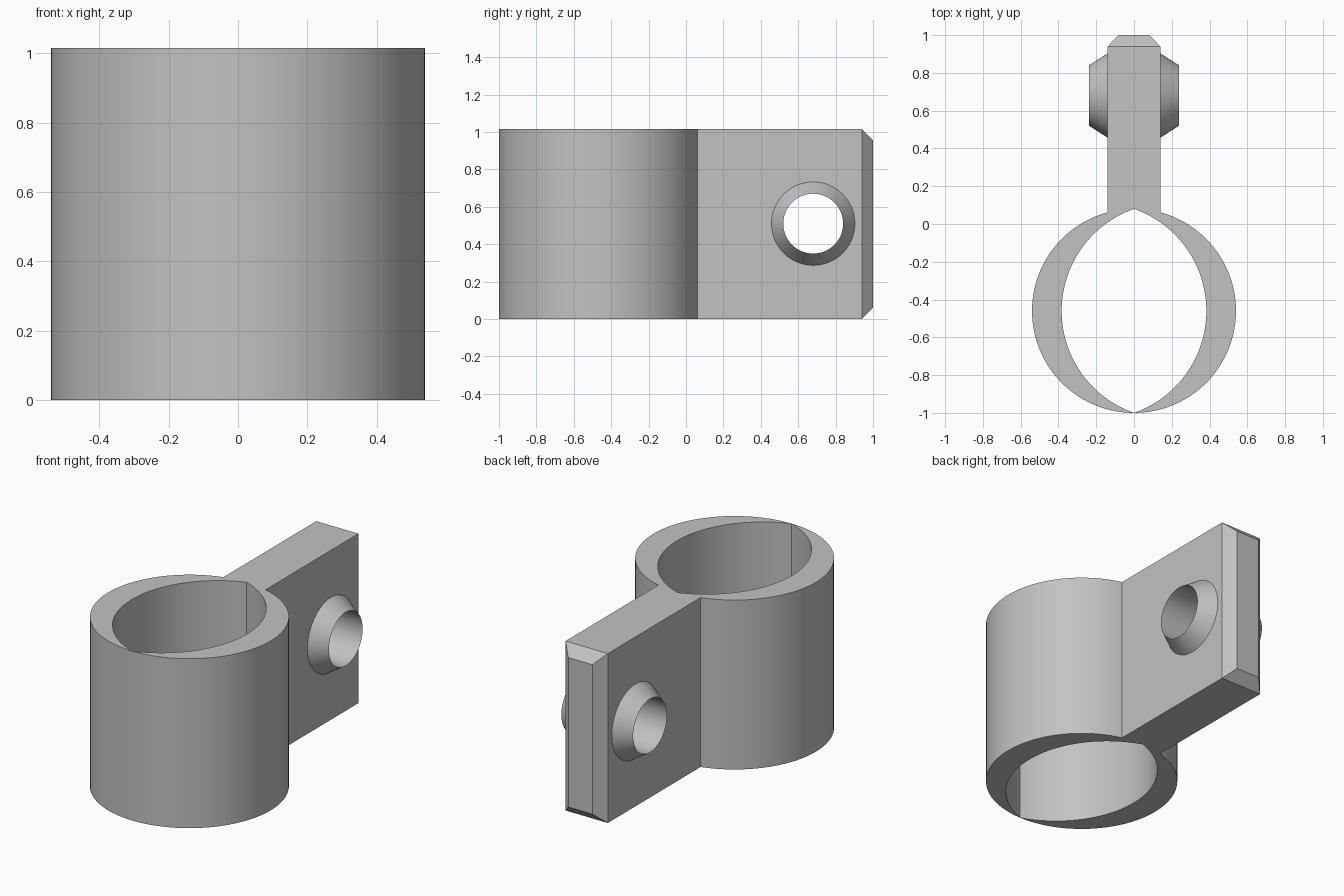
import bpy, bmesh, math

if "Cube" in bpy.data.objects:
    bpy.data.objects.remove(bpy.data.objects["Cube"])

HEIGHT = 1.015
RING_Y, RING_R = -0.46, 0.54      # collar centre and outer radius
BORE_HALF = 0.383                 # half width of the lens-shaped bore
TAB_W, CHAMFER = 0.14, 0.06
HOLE_Y, HOLE_Z, HOLE_R = 0.68, 0.51, 0.16

grey = bpy.data.materials.new("plain grey")
grey.use_nodes = True
grey.diffuse_color = (0.54, 0.54, 0.54, 1)
grey.node_tree.nodes["Principled BSDF"].inputs["Base Color"].default_value = grey.diffuse_color


def finish(bm, name, smooth=True):
    bmesh.ops.remove_doubles(bm, verts=bm.verts, dist=1e-5)
    bmesh.ops.recalc_face_normals(bm, faces=bm.faces)
    mesh = bpy.data.meshes.new(name)
    bm.to_mesh(mesh)
    bm.free()
    mesh.materials.append(grey)
    obj = bpy.data.objects.new(name, mesh)
    bpy.context.collection.objects.link(obj)
    bpy.ops.object.select_all(action="DESELECT")
    obj.select_set(True)
    bpy.context.view_layer.objects.active = obj
    if smooth:
        bpy.ops.object.shade_smooth_by_angle(angle=math.radians(30))
    return obj


def arc(radius, offset, half_angle, steps=64):
    """Arc bulging to +x, running from the front tip to the back tip."""
    angles = [half_angle * (2 * i / steps - 1) for i in range(steps + 1)]
    return [(offset + radius * math.cos(a), RING_Y + radius * math.sin(a)) for a in angles]


def lathe_x(profile, name, steps=64):
    """Spin a closed (x, radius) profile about the hole axis."""
    bm = bmesh.new()
    rings = []
    for i in range(steps):
        a = math.tau * i / steps
        rings.append([bm.verts.new((x, HOLE_Y + r * math.cos(a), HOLE_Z + r * math.sin(a)))
                      for x, r in profile])
    n = len(profile)
    for i in range(steps):
        p, q = rings[i], rings[(i + 1) % steps]
        for j in range(n):
            k = (j + 1) % n
            if profile[j][1] + profile[k][1] > 0:
                bm.faces.new((p[j], p[k], q[k], q[j]))
    return finish(bm, name)


# Collar: two crescents meeting at the front and back tips
bore_r = (RING_R ** 2 + BORE_HALF ** 2) / (2 * BORE_HALF)
outer = arc(RING_R, 0, math.pi / 2)
inner = arc(bore_r, BORE_HALF - bore_r, math.asin(RING_R / bore_r))
for side, name in ((1, "left_collar_half"), (-1, "right_collar_half")):
    bm = bmesh.new()
    faces = []
    for i in range(len(outer) - 1):
        pts = [outer[i], outer[i + 1], inner[i + 1], inner[i]]
        if i == 0:
            pts.pop()
        elif i == len(outer) - 2:
            pts.pop(2)
        faces.append(bm.faces.new([bm.verts.new((side * x, y, 0)) for x, y in pts]))
    bmesh.ops.remove_doubles(bm, verts=bm.verts, dist=1e-5)
    ext = bmesh.ops.extrude_face_region(bm, geom=bm.faces[:], use_keep_orig=True)
    top = [g for g in ext["geom"] if isinstance(g, bmesh.types.BMVert)]
    bmesh.ops.translate(bm, verts=top, vec=(0, 0, HEIGHT))
    finish(bm, name)

# Tab: lofted sections with a chamfered end and a root that fits the collar
bm = bmesh.new()
root_y = RING_Y + math.sqrt(RING_R ** 2 - TAB_W ** 2)
sections = []
for y, mid_y, inset in ((root_y, RING_Y + RING_R, 0), (1 - CHAMFER, 1 - CHAMFER, 0), (1, 1, CHAMFER)):
    w, lo, hi = TAB_W - inset, inset, HEIGHT - inset
    sections.append([bm.verts.new(p) for p in (
        (-w, y, lo), (0, mid_y, lo), (w, y, lo), (w, y, hi), (0, mid_y, hi), (-w, y, hi))])
for a, b in zip(sections, sections[1:]):
    for j in range(6):
        k = (j + 1) % 6
        bm.faces.new((a[j], a[k], b[k], b[j]))
for s in (sections[0], sections[-1]):
    bm.faces.new((s[0], s[1], s[4], s[5]))
    bm.faces.new((s[1], s[2], s[3], s[4]))
tab = finish(bm, "tab", smooth=False)

# Conical boss on both sides of the tab, with the bolt hole through it
BOSS_X, BOSS_R = 0.238, 0.223
lathe_x([(-BOSS_X, HOLE_R), (-TAB_W, BOSS_R), (TAB_W, BOSS_R), (BOSS_X, HOLE_R)], "bolt_boss")

# Clearance in the tab around the boss bore
cutter = lathe_x([(-0.3, 0), (-0.3, 0.19), (0.3, 0.19), (0.3, 0)], "hole_cutter")
cutter.hide_render = True
cut = tab.modifiers.new("bolt hole", "BOOLEAN")
cut.operation = "DIFFERENCE"
cut.solver = "EXACT"
cut.object = cutter
bpy.context.view_layer.objects.active = tab
bpy.ops.object.modifier_apply(modifier=cut.name)
bpy.data.objects.remove(cutter)
